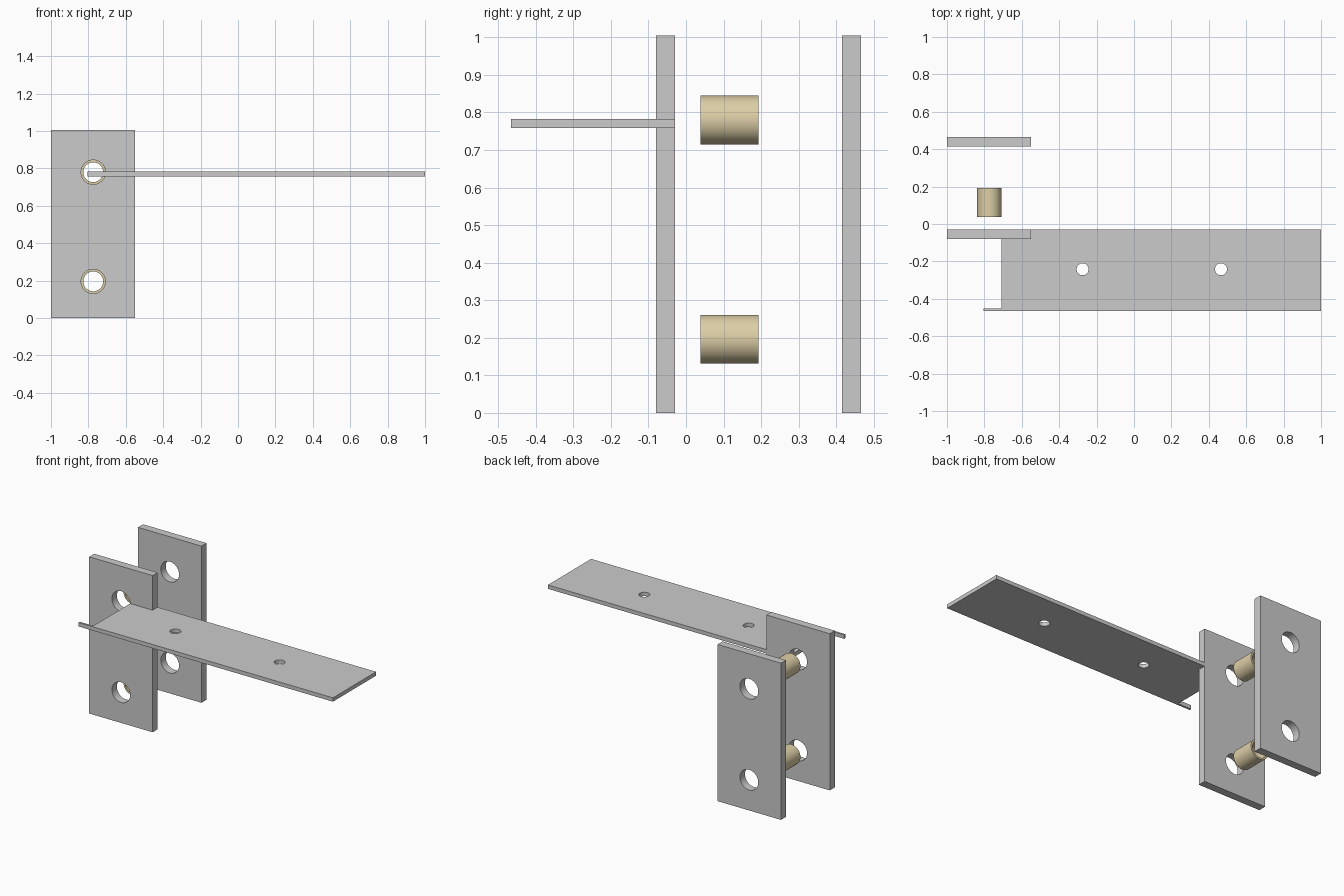
import bpy, bmesh, math
from mathutils import Vector

if "Cube" in bpy.data.objects:
    bpy.data.objects.remove(bpy.data.objects["Cube"])


def circle(a, b, r, n=48):
    return [(a + r * math.cos(2 * math.pi * i / n),
             b + r * math.sin(2 * math.pi * i / n)) for i in range(n)]


def extruded(name, loops, axis, lo, hi, mat=None):
    """Fill an outline with holes and extrude it along y or z."""
    def place(p):
        return (p[0], lo, p[1]) if axis == 'y' else (p[0], p[1], lo)
    bm = bmesh.new()
    for loop in loops:
        vs = [bm.verts.new(place(p)) for p in loop]
        for i, v in enumerate(vs):
            bm.edges.new((v, vs[(i + 1) % len(vs)]))
    bmesh.ops.triangle_fill(bm, edges=bm.edges[:], use_beauty=True)
    ext = bmesh.ops.extrude_face_region(bm, geom=bm.faces[:], use_keep_orig=True)
    move = Vector((0, hi - lo, 0)) if axis == 'y' else Vector((0, 0, hi - lo))
    bmesh.ops.translate(bm, vec=move,
                        verts=[g for g in ext['geom'] if isinstance(g, bmesh.types.BMVert)])
    bmesh.ops.recalc_face_normals(bm, faces=bm.faces[:])
    me = bpy.data.meshes.new(name)
    bm.to_mesh(me)
    bm.free()
    ob = bpy.data.objects.new(name, me)
    bpy.context.collection.objects.link(ob)
    if mat:
        me.materials.append(mat)
    bpy.ops.object.select_all(action='DESELECT')
    ob.select_set(True)
    bpy.context.view_layer.objects.active = ob
    bpy.ops.object.shade_smooth_by_angle(angle=math.radians(30))
    return ob


brass = bpy.data.materials.new("tan_metal")
brass.diffuse_color = (0.72, 0.62, 0.38, 1)
brass.use_nodes = True
brass.node_tree.nodes["Principled BSDF"].inputs["Base Color"].default_value = brass.diffuse_color

HX, HZ, R = -0.774, (0.196, 0.78), 0.065

# Two clamp plates with bolt holes
plate = [(-1, 0), (-0.55, 0), (-0.55, 1.005), (-1, 1.005)]
for name, y in (("front_plate", -0.08), ("back_plate", 0.415)):
    extruded(name, [plate] + [circle(HX, z, R) for z in HZ], 'y', y, y + 0.051)

# Spacer bushings between the plates
for name, z in zip(("lower_bushing", "upper_bushing"), HZ):
    extruded(name, [circle(HX, z, R), circle(HX, z, 0.053)], 'y', 0.038, 0.193, brass)

# Flat arm with a thin tab at its front corner, notched around the front plate
arm = [(-0.805, -0.466), (1, -0.466), (1, -0.029), (-0.55, -0.029),
       (-0.55, -0.08), (-0.709, -0.08), (-0.709, -0.453), (-0.805, -0.453)]
extruded("arm", [arm] + [circle(x, -0.242, 0.032) for x in (-0.275, 0.465)],
         'z', 0.758, 0.783)
